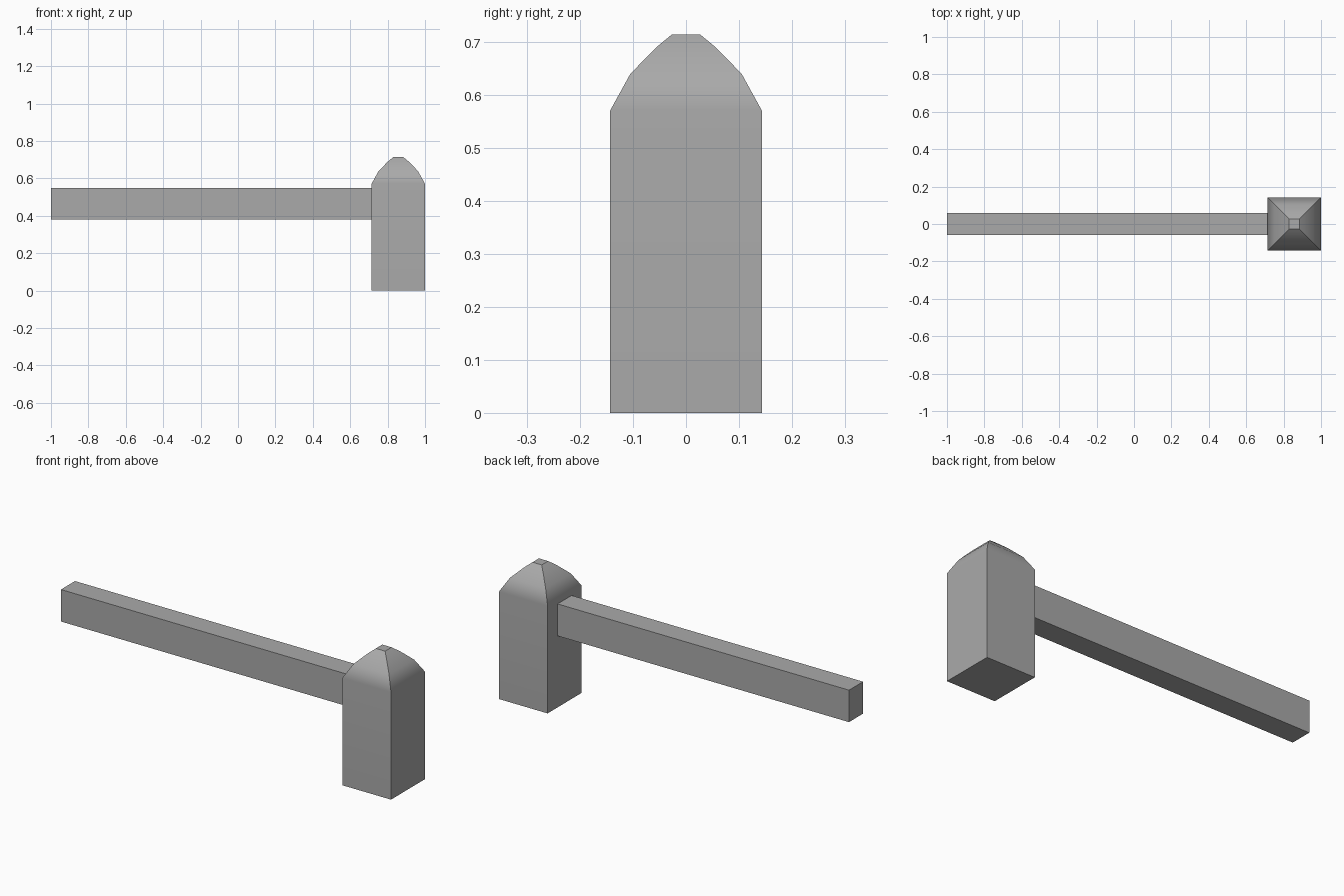
import bpy, bmesh, math

default = bpy.data.objects.get("Cube")
if default:
    bpy.data.objects.remove(default, do_unlink=True)

grey = bpy.data.materials.new("stone_grey")
grey.use_nodes = True
colour = (0.4, 0.4, 0.4, 1)
grey.diffuse_color = colour
grey.node_tree.nodes["Principled BSDF"].inputs["Base Color"].default_value = colour


def add_object(name, bm):
    bmesh.ops.recalc_face_normals(bm, faces=bm.faces)
    mesh = bpy.data.meshes.new(name)
    bm.to_mesh(mesh)
    bm.free()
    mesh.materials.append(grey)
    obj = bpy.data.objects.new(name, mesh)
    bpy.context.collection.objects.link(obj)
    return obj


# Square hammer head: stacked square rings with a rounded, flat-tipped crown
head_x = 0.857
profile = [(0.143, 0), (0.143, 0.571), (0.105, 0.64), (0.056, 0.69), (0.027, 0.714)]
bm = bmesh.new()
rings = [[bm.verts.new((head_x + sx * r, sy * r, z))
          for sx, sy in ((-1, -1), (1, -1), (1, 1), (-1, 1))]
         for r, z in profile]
for low, high in zip(rings, rings[1:]):
    for i in range(4):
        j = (i + 1) % 4
        bm.faces.new((low[i], low[j], high[j], high[i]))
bm.faces.new(rings[0])
bm.faces.new(rings[-1])
head = add_object("hammer_head", bm)

# Crown blends smoothly into the flat walls while the corners stay sharp
bpy.ops.object.select_all(action='DESELECT')
head.select_set(True)
bpy.context.view_layer.objects.active = head
bpy.ops.object.shade_smooth_by_angle(angle=math.radians(35))
weighted = head.modifiers.new("flat_walls", 'WEIGHTED_NORMAL')
weighted.keep_sharp = True

# Straight rectangular handle ending at the side of the head
x0, x1, z0, z1, depth = -1, 0.715, 0.38, 0.55, 0.118
bm = bmesh.new()
bmesh.ops.create_cube(bm, size=1)
bmesh.ops.scale(bm, vec=(x1 - x0, depth, z1 - z0), verts=bm.verts)
bmesh.ops.translate(bm, vec=((x0 + x1) / 2, 0, (z0 + z1) / 2), verts=bm.verts)
add_object("handle", bm)
